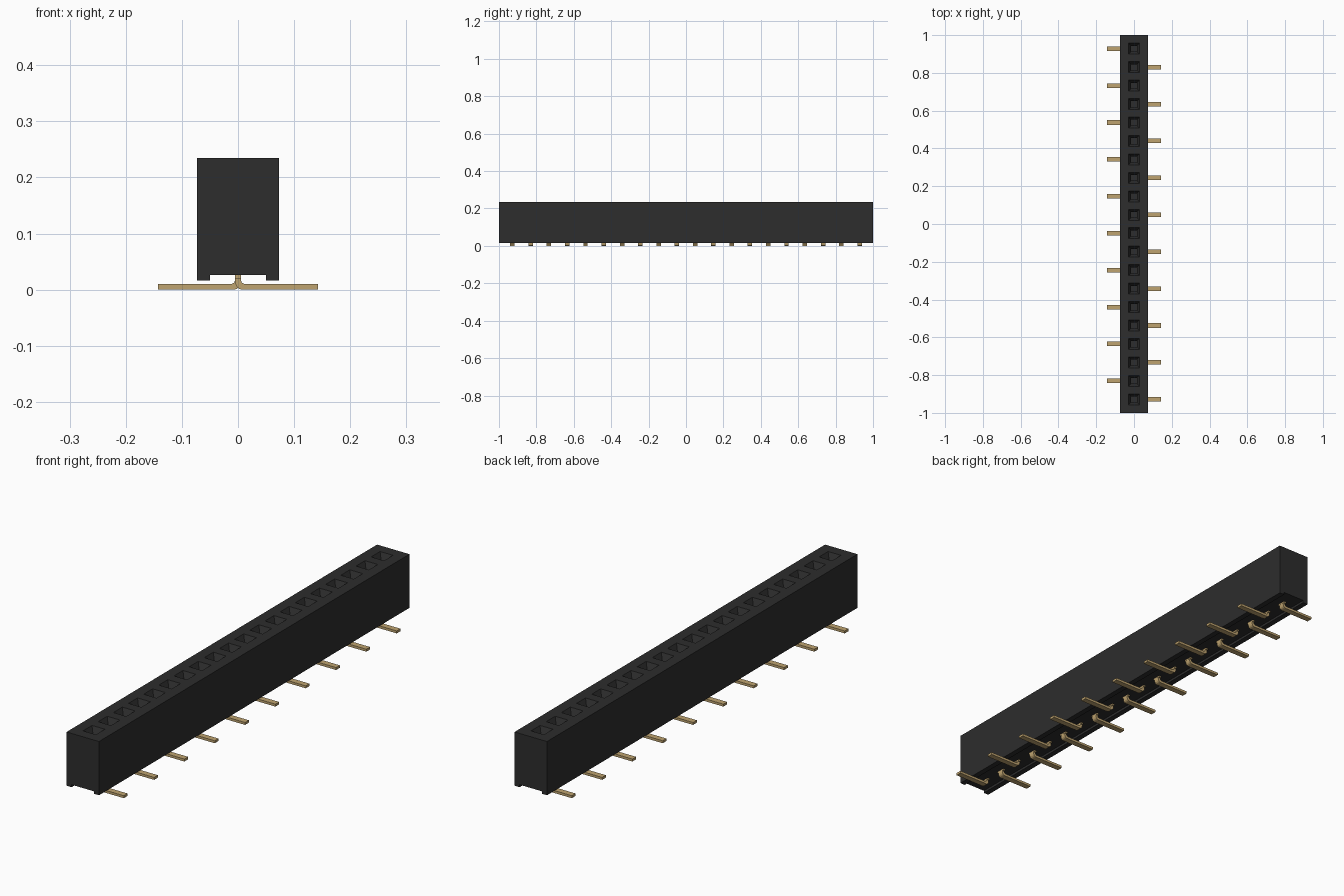
import bpy, bmesh

if "Cube" in bpy.data.objects:
    bpy.data.objects.remove(bpy.data.objects["Cube"])

COUNT, PITCH = 20, 0.0977
HALF_W, TOP = 0.073, 0.235


def material(name, rgb):
    m = bpy.data.materials.new(name)
    m.use_nodes = True
    m.diffuse_color = (*rgb, 1)
    m.node_tree.nodes["Principled BSDF"].inputs["Base Color"].default_value = (*rgb, 1)
    return m


def finish(bm, name, mat):
    bmesh.ops.recalc_face_normals(bm, faces=bm.faces)
    me = bpy.data.meshes.new(name)
    bm.to_mesh(me)
    bm.free()
    me.materials.append(mat)
    ob = bpy.data.objects.new(name, me)
    bpy.context.collection.objects.link(ob)
    return ob


def bridge(bm, a, b, skip=()):
    n = len(a)
    for i in range(n):
        if i not in skip:
            bm.faces.new((a[i], a[(i + 1) % n], b[(i + 1) % n], b[i]))


black = material("black plastic", (0.026, 0.026, 0.026))
gold = material("gold plating", (0.52, 0.37, 0.16))
centres = [(i - (COUNT - 1) / 2) * PITCH for i in range(COUNT)]

# Housing: channelled cross-section swept along y, with a socket in each top cell
profile = [(-HALF_W, TOP), (HALF_W, TOP), (HALF_W, 0.016), (0.05, 0.016),
           (0.05, 0.026), (-0.05, 0.026), (-0.05, 0.016), (-HALF_W, 0.016)]
bm = bmesh.new()
cuts = [-1] + [centres[0] + (i - 0.5) * PITCH for i in range(COUNT + 1)] + [1]
sections = [[bm.verts.new((x, y, z)) for x, z in profile] for y in cuts]
bm.faces.new(sections[0])
bm.faces.new(sections[-1])
for i, (a, b) in enumerate(zip(sections, sections[1:])):
    is_cell = 0 < i <= COUNT
    bridge(bm, a, b, skip=(0,) if is_cell else ())
    if is_cell:
        ring = [a[0], a[1], b[1], b[0]]
        # chamfered mouth, then a straight square hole
        for h, z in ((0.029, TOP), (0.015, TOP - 0.025), (0.015, 0.09)):
            inner = [bm.verts.new((sx * h, centres[i - 1] + sy * h, z))
                     for sx, sy in ((-1, -1), (1, -1), (1, 1), (-1, 1))]
            bridge(bm, ring, inner)
            ring = inner
        bm.faces.new(ring)
finish(bm, "housing", black)

# Pins: bent flat strip, feet alternating left and right
path = [(-0.005, 0.05), (-0.005, 0.013), (-0.003, 0.006), (0.001, 0.002), (0.007, 0),
        (0.143, 0), (0.143, 0.01), (0.012, 0.01), (0.007, 0.012), (0.005, 0.017),
        (0.005, 0.05)]
for i, y in enumerate(centres):
    side = 1 if i % 2 == 0 else -1
    bm = bmesh.new()
    ends = [[bm.verts.new((side * x, y + s * 0.012, z)) for x, z in path] for s in (-1, 1)]
    for e in ends:
        bm.faces.new(e)
    bridge(bm, *ends)
    # wider shoulder where the stem enters the housing
    box = bmesh.ops.create_cube(bm, size=1)["verts"]
    for v in box:
        v.co = (v.co.x * 0.0104, y + v.co.y * 0.034, 0.032 + v.co.z * 0.024)
    finish(bm, f"pin_{i + 1:02d}", gold)
